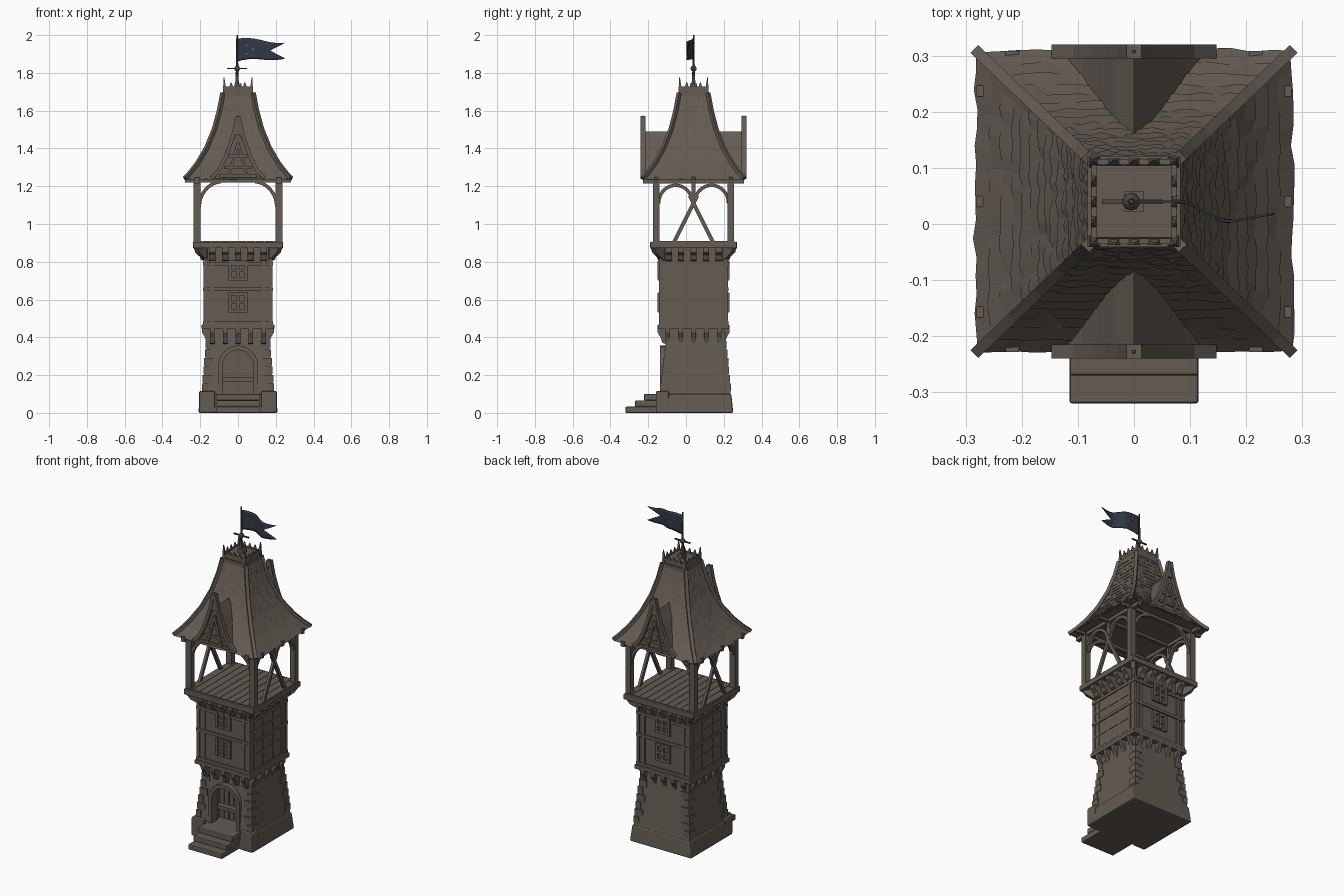
import bpy, bmesh, math, random
from mathutils import Matrix, Vector

random.seed(4)
if "Cube" in bpy.data.objects:
    bpy.data.objects.remove(bpy.data.objects["Cube"])
CY = 0.04            # tower axis, the steps reach further forward
PI = math.pi


def material(name, rgb):
    m = bpy.data.materials.new(name)
    m.use_nodes = True
    m.diffuse_color = (*rgb, 1)
    m.node_tree.nodes["Principled BSDF"].inputs["Base Color"].default_value = (*rgb, 1)
    return m


STONE = material("weathered brown", (0.125, 0.106, 0.086))
CLOTH = material("dark blue cloth", (0.03, 0.04, 0.062))
IRON = material("dark iron", (0.07, 0.062, 0.055))
TAN = material("dull tan", (0.16, 0.13, 0.1))


class Part:
    """Collects solids around the tower axis into one named object."""
    def __init__(self):
        self.bm = bmesh.new()

    def frustum(self, low, z0, high, z1, rot=0):
        # low and high are (x0, x1, y0, y1)
        pts = [(r[i], r[j], z) for r, z in ((low, z0), (high, z1))
               for i, j in ((0, 2), (1, 2), (1, 3), (0, 3))]
        m = Matrix.Rotation(rot, 4, 'Z')
        v = [self.bm.verts.new(m @ Vector(p)) for p in pts]
        self.bm.faces.new(v[3::-1])
        self.bm.faces.new(v[4:])
        for i in range(4):
            j = (i + 1) % 4
            self.bm.faces.new((v[i], v[j], v[j + 4], v[i + 4]))

    def box(self, x0, x1, y0, y1, z0, z1, rot=0):
        self.frustum((x0, x1, y0, y1), z0, (x0, x1, y0, y1), z1, rot)

    def prism(self, pts, y0, y1, rot=0):
        # outline in x and z, extruded along y, turned about the axis
        m = Matrix.Rotation(rot, 4, 'Z')
        a, b = [[self.bm.verts.new(m @ Vector((x, y, z))) for x, z in pts] for y in (y0, y1)]
        self.bm.faces.new(a)
        self.bm.faces.new(b[::-1])
        for i in range(len(pts)):
            j = (i + 1) % len(pts)
            self.bm.faces.new((a[i], b[i], b[j], a[j]))

    def strip(self, path, width, y0, y1, rot=0):
        # flat band of constant width along a path in x and z
        p = [Vector(q) for q in path]
        out, inn = [], []
        for i, q in enumerate(p):
            t = (p[min(i + 1, len(p) - 1)] - p[max(i - 1, 0)]).normalized()
            n = Vector((-t.y, t.x)) * width / 2
            out.append(q + n)
            inn.append(q - n)
        self.prism(out + inn[::-1], y0, y1, rot)

    def done(self, name, mat=STONE, ys=1.0, bevel=0):
        bmesh.ops.recalc_face_normals(self.bm, faces=self.bm.faces)
        me = bpy.data.meshes.new(name)
        bmesh.ops.transform(self.bm, matrix=Matrix.Translation((0, CY, 0)) @ Matrix.Diagonal((1, ys, 1, 1)),
                            verts=self.bm.verts)
        self.bm.to_mesh(me)
        self.bm.free()
        me.materials.append(mat)
        ob = bpy.data.objects.new(name, me)
        bpy.context.collection.objects.link(ob)
        if bevel:
            b = ob.modifiers.new("Bevel", 'BEVEL')
            b.width, b.segments = bevel, 2
        return ob


def arc(cx, cz, rx, rz, a0, a1, n=8):
    return [(cx + rx * math.cos(math.radians(a0 + (a1 - a0) * i / n)),
             cz + rz * math.sin(math.radians(a0 + (a1 - a0) * i / n))) for i in range(n + 1)]


# plinth and corner blocks
p = Part()
p.frustum((-.21, .21, -.195, .21), 0, (-.2, .2, -.185, .2), .1)
for sx in (-1, 1):
    p.box(sx * .165 - .042, sx * .165 + .042, -.2, -.13, 0, .115)
p.done("plinth", bevel=.008)

# entrance steps
p = Part()
for front, z0, z1 in ((-.36, 0, .033), (-.31, .033, .066), (-.262, .066, .1)):
    p.box(-.115, .115, front, -.15, z0, z1)
p.done("entrance_steps", bevel=.005)

# tapered stone base with an arched door recess
p = Part()
p.frustum((-.19, .19, -.178, .198), .09, (-.158, .158, -.132, .16), .45)
base = p.done("stone_base")
door_arch = [(.095, .1)] + arc(0, .245, .095, .1, 0, 180, 12) + [(-.095, .1)]
p = Part()
p.prism(door_arch, -.3, -.075)
cutter = p.done("door_cutter")
cutter.hide_render = True
mod = base.modifiers.new("Recess", 'BOOLEAN')
mod.operation, mod.object, mod.solver = 'DIFFERENCE', cutter, 'EXACT'
bpy.context.view_layer.objects.active = base
bpy.ops.object.modifier_apply(modifier=mod.name)
bpy.data.objects.remove(cutter)

p = Part()
p.strip(door_arch, .024, -.178, -.12)
p.done("door_surround")
p = Part()
p.box(-.095, .095, -.115, -.07, .165, .187)
for i in range(6):
    x = -.08 + i * .032
    p.box(x - .014, x + .014, -.082, -.07, .1, .3)
p.done("door_boards")

# corner quoins following the taper
p = Part()
for i in range(7):
    z0 = .115 + i * .045
    t = (z0 - .09) / .36
    hx, f, b = .19 - .032 * t, -.178 + .046 * t, .198 - .038 * t
    w, d = (.05, .03) if i % 2 else (.03, .05)
    for s in (-1, 1):
        xs = sorted((s * (hx + .003), s * (hx - w)))
        p.box(*xs, f - .003, f + d, z0, z0 + .04)
        p.box(*xs, b - d, b + .003, z0, z0 + .04)
p.done("corner_quoins")

# corbelled ledges and timber storey
p = Part()
p.box(-.192, .192, -.19, .19, .443, .468)
p.done("lower_ledge", bevel=.004)
p = Part()
p.box(-.178, .178, -.176, .176, .46, .875)
p.done("middle_storey")
p = Part()
q = Part()
for k in range(4):
    for i in range(5):
        y = -.136 + .068 * i
        p.prism([(.13, .45), (.19, .45), (.19, .425), (.175, .4), (.165, .37), (.13, .36)],
                y - .012, y + .012, k * PI / 2)
        q.prism([(.17, .875), (.228, .875), (.228, .85), (.205, .835), (.195, .81), (.17, .8)],
                y - .017, y + .017, k * PI / 2)
    q.prism([(.23, .875), (.32, .875), (.3, .845), (.262, .82), (.23, .8)], -.014, .014, k * PI / 2 + PI / 4)
p.done("lower_corbels")
q.done("upper_corbels", ys=.97)

p = Part()
for k in range(4):
    r = k * PI / 2
    for z in (.478, .655, .79):
        p.box(-.184, .184, -.184, -.17, z - .009, z + .009, r)
    for x in (-.172, -.135, .135, .172):
        p.box(x - .009, x + .009, -.182, -.17, .46, .87, r)
    if k % 2:
        for z in (.57, .72):
            p.box(-.17, .17, -.181, -.17, z - .006, z + .006, r)
        for x in (-.05, .05):
            p.box(x - .007, x + .007, -.181, -.17, .46, .87, r)
p.done("timber_frame")

# windows on front and back
p = Part()
for r in (0, PI):
    for z in (.585, .755):
        for x in (-.042, 0, .042):
            p.box(x - .008, x + .008, -.19, -.17, z - .05, z + .05, r)
        for dz in (-.045, 0, .045):
            p.box(-.05, .05, -.188, -.17, z + dz - .008, z + dz + .008, r)
p.done("window_frames")

# lookout floor
p = Part()
p.box(-.238, .238, -.238, .238, .872, .905)
p.done("lookout_floor", ys=.965, bevel=.004)
p = Part()
for i in range(10):
    x = -.21 + i * .0467
    p.box(x - .022, x + .022, -.225, .225, .9, .909)
p.done("floor_boards", ys=.965)

# open belfry: posts, plates, braces
PX, PY = .217, .197
p = Part()
for x in (-PX, PX):
    for y in (-PY, PY):
        p.box(x - .018, x + .018, y - .017, y + .017, .9, 1.24)
p.done("posts")
p = Part()
for x in (-PX, PX):
    p.box(x - .012, x + .012, -.268, .268, 1.215, 1.245)
for y in (-PY, 0, PY):
    p.box(-.281, .281, y - .01, y + .01, 1.22, 1.25)
p.done("roof_beams")
p = Part()
for s in (-1, 1):
    for y in (-PY, PY):
        p.strip([(s * x, z) for x, z in arc(.08, 1.09, .125, .135, 0, 85)], .018, y - .01, y + .01)
    for r in (PI / 2, -PI / 2):
        # crossed struts and paired arches on the two sides
        p.strip([(s * .105, .9), (s * -.02, 1.15)], .02, -PX - .008, -PX + .008, r)
        p.strip([(s * x, z) for x, z in arc(.095, 1.11, .09, .095, 0, 165, 12)], .018, -PX - .01, -PX + .01, r)
        p.strip([(0, 1.1), (0, 1.22)], .02, -PX - .007, -PX + .007, r)
p.done("braces")

# flared shingle roof in courses
profile = [(1.238, .278), (1.27, .248), (1.32, .21), (1.4, .163), (1.5, .122), (1.6, .095), (1.69, .078)]


def half(z):
    for (z0, h0), (z1, h1) in zip(profile, profile[1:]):
        if z <= z1:
            return h0 + (h1 - h0) * (z - z0) / (z1 - z0)
    return profile[-1][1]


p = Part()
SEG, COURSES = 16, 17
rings = []
for i in range(COURSES):
    for top in (0, 1):
        z = 1.238 + .45 * (i + top) / COURSES
        ring = []
        for k in range(4):
            for j in range(SEG):
                jit = random.uniform(-.003, .005) if j and not top else 0
                h = half(z) + (0 if top else .004) + jit
                v = Vector((half(z) * (2 * j / SEG - 1), -h, z - 1.2 * abs(jit)))
                ring.append(p.bm.verts.new(Matrix.Rotation(k * PI / 2, 3, 'Z') @ v))
        rings.append(ring)
for a, b in zip(rings, rings[1:]):
    for i in range(4 * SEG):
        j = (i + 1) % (4 * SEG)
        p.bm.faces.new((a[i], a[j], b[j], b[i]))
p.bm.faces.new(rings[0][::-1])
p.bm.faces.new(rings[-1])
p.done("shingle_roof", ys=.955)
p = Part()
for k in range(4):
    p.strip([(h * 1.414 + .004, z + .004) for z, h in profile], .018, -.01, .01, k * PI / 2 + PI / 4)
p.done("hip_ridges", ys=.955)

# front and back gable dormers
side = [(.125, 1.24), (.092, 1.29), (.064, 1.35), (.036, 1.42), (0, 1.49)]
barge = [(.14, 1.245), (.1, 1.285), (.068, 1.35), (.042, 1.42), (.02, 1.49), (.004, 1.57)]
p, q = Part(), Part()
for r in (0, PI):
    p.prism(side + [(-x, z) for x, z in side[-2::-1]], -.262, -.06, r)
    for s in (-1, 1):
        q.strip([(s * x, z) for x, z in barge], .02, -.28, -.255, r)
        q.strip([(s * .05, 1.25), (0, 1.43)], .014, -.273, -.26, r)
    for z, w in ((1.255, .1), (1.3, .075), (1.36, .05)):
        q.box(-w, w, -.27, -.26, z - .008, z + .008, r)
    q.frustum((-.014, .014, -.278, -.257), 1.47, (-.002, .002, -.27, -.265), 1.575, r)
p.done("dormers")
q.done("gable_boards")

# crown with crest spikes
p = Part()
p.box(-.083, .083, -.081, .081, 1.675, 1.698)
p.frustum((-.074, .074, -.072, .072), 1.69, (-.066, .066, -.064, .064), 1.722)
p.box(-.018, .018, -.018, .018, 1.72, 1.745)
for k in range(4):
    r = k * PI / 2
    p.box(-.076, .076, -.076, -.066, 1.7, 1.728, r)
    p.frustum((.06, .08, -.08, -.06), 1.695, (.072, .076, -.076, -.072), 1.775, r)
    for x in (-.036, 0, .036):
        p.frustum((x - .012, x + .012, -.077, -.065), 1.72, (x - .002, x + .002, -.077, -.074), 1.75, r)
p.done("roof_crown")

# pole and finial
p = Part()
bmesh.ops.create_cone(p.bm, cap_ends=True, segments=8, radius1=.008, radius2=.004, depth=.27,
                      matrix=Matrix.Translation((-.005, 0, 1.865)))
bmesh.ops.create_uvsphere(p.bm, u_segments=10, v_segments=6, radius=.016,
                          matrix=Matrix.Translation((-.005, 0, 1.823)))
for s in (-1, 1):
    p.strip([(-.005, 1.823), (-.005 + s * .052, 1.823)], .007, -.004, .004)
p.frustum((-.016, .006, -.011, .011), 1.74, (-.011, .001, -.006, .006), 1.79)
p.done("flag_pole", IRON)

# swallow-tailed waving flag
p = Part()
NU, NV = 16, 8
grid = []
for i in range(NU + 1):
    u = i / NU
    for j in range(NV + 1):
        t = 2 * j / NV - 1
        x = u * (.17 + .08 * abs(t))
        bend = min(max((x - .08) / .09, 0), 1)
        y = -.036 * bend * bend * (3 - 2 * bend) + max(x - .17, 0) * .18
        z = 1.922 + t * (.06 - .018 * u) + .007 * math.sin(6 * u) - .002 * u
        grid.append(p.bm.verts.new((x, y, z)))
for i in range(NU):
    for j in range(NV):
        a = i * (NV + 1) + j
        p.bm.faces.new((grid[a], grid[a + NV + 1], grid[a + NV + 2], grid[a + 1]))
flag = p.done("flag", CLOTH)
sol = flag.modifiers.new("Thickness", 'SOLIDIFY')
sol.thickness, sol.offset = .004, 0
flag.data.shade_smooth()

# small lozenges on the cloth
p = Part()
for x, z in ((.045, 1.945), (.045, 1.9), (.078, 1.925)):
    p.prism([(x - .006, z), (x, z - .008), (x + .006, z), (x, z + .008)], -.004, .004)
p.done("flag_lozenges", TAN)
